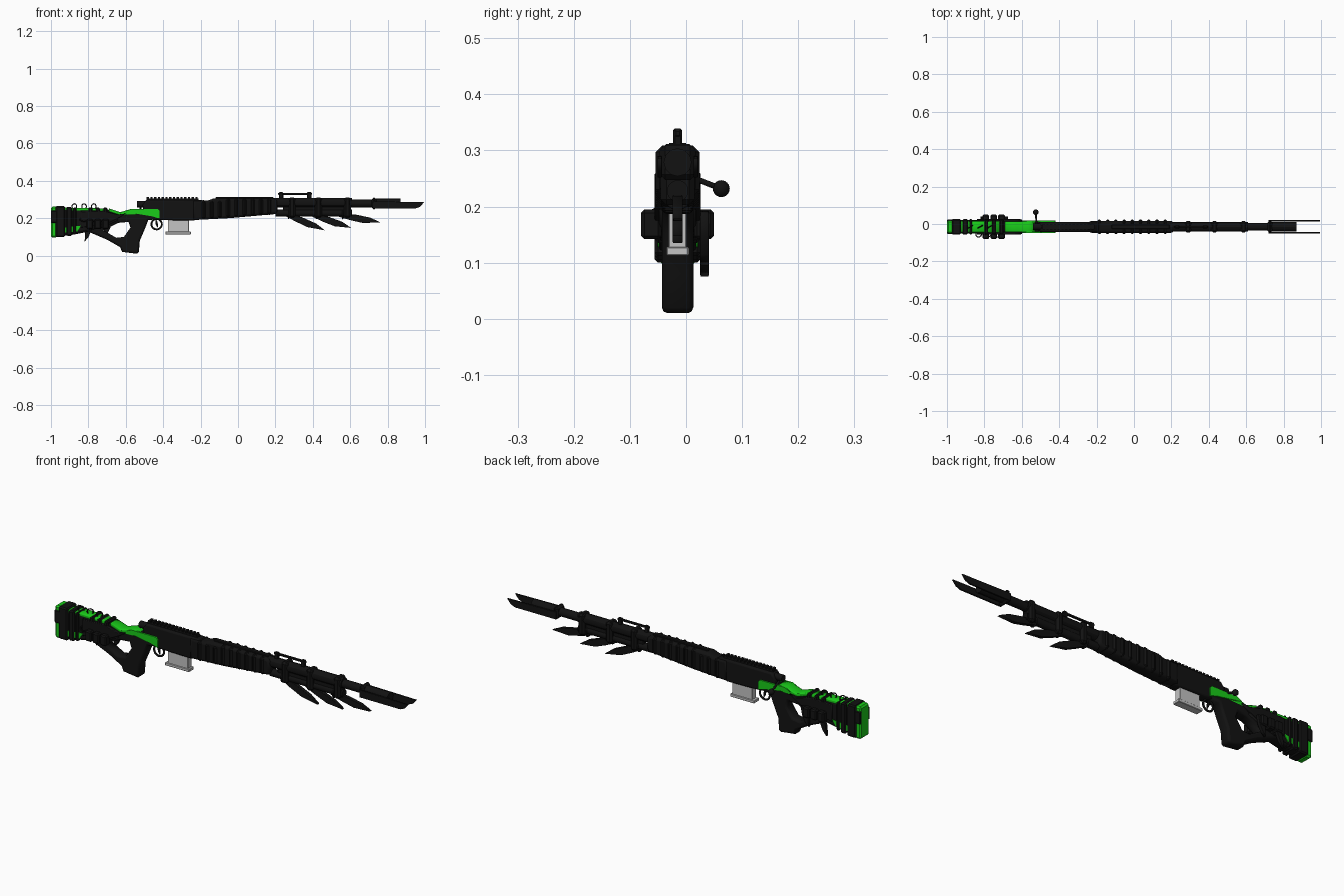
import bpy, math
from mathutils import Vector

if "Cube" in bpy.data.objects:
    bpy.data.objects.remove(bpy.data.objects["Cube"])
YC = -0.015  # centre plane of the rifle


def material(name, rgb, rough=0.6):
    m = bpy.data.materials.new(name)
    m.use_nodes = True
    m.diffuse_color = (*rgb, 1)
    b = m.node_tree.nodes["Principled BSDF"]
    b.inputs["Base Color"].default_value = (*rgb, 1)
    b.inputs["Roughness"].default_value = rough
    return m


BLACK = material("matte black", (0.006, 0.006, 0.006))
GREEN = material("bright green", (0.01, 0.6, 0.01))
GREY = material("light grey", (0.55, 0.55, 0.55))


def finish(ob, name, mat):
    ob.name = name
    ob.data.name = name
    ob.data.materials.clear()
    ob.data.materials.append(mat)
    return ob


def plate(name, outlines, half, mat=BLACK, y=YC, bevel=0.0):
    """Extruded side profile in x and z; further outlines are holes."""
    cu = bpy.data.curves.new(name, "CURVE")
    cu.dimensions, cu.fill_mode = "2D", "BOTH"
    cu.extrude, cu.bevel_depth, cu.offset = half - bevel, bevel, -bevel
    cu.bevel_resolution = 1
    for pts in outlines:
        sp = cu.splines.new("POLY")
        sp.points.add(len(pts) - 1)
        for p, (x, z) in zip(sp.points, pts):
            p.co = (x, z, 0, 1)
        sp.use_cyclic_u = True
    tmp = bpy.data.objects.new(name + "_curve", cu)
    bpy.context.collection.objects.link(tmp)
    bpy.context.view_layer.update()
    dg = bpy.context.evaluated_depsgraph_get()
    me = bpy.data.meshes.new_from_object(tmp.evaluated_get(dg))
    bpy.data.objects.remove(tmp)
    ob = bpy.data.objects.new(name, me)
    bpy.context.collection.objects.link(ob)
    ob.rotation_euler.x = math.pi / 2
    ob.location.y = y
    return finish(ob, name, mat)


def box(name, x0, x1, z0, z1, half, mat=BLACK, y=YC, bevel=0.004):
    bpy.ops.mesh.primitive_cube_add(size=1, location=((x0 + x1) / 2, y, (z0 + z1) / 2))
    ob = bpy.context.object
    ob.scale = (x1 - x0, 2 * half, z1 - z0)
    bpy.ops.object.transform_apply(location=False, rotation=False, scale=True)
    if bevel:
        mod = ob.modifiers.new("bevel", "BEVEL")
        mod.width, mod.segments = bevel, 1
    return finish(ob, name, mat)


def rod(name, a, b, r, mat=BLACK, sides=20):
    a, b = Vector(a), Vector(b)
    bpy.ops.mesh.primitive_cylinder_add(vertices=sides, radius=r, depth=(b - a).length, location=(a + b) / 2)
    ob = bpy.context.object
    ob.rotation_euler = (b - a).to_track_quat("Z", "Y").to_euler()
    bpy.ops.object.shade_smooth_by_angle()
    return finish(ob, name, mat)


def tube(name, x0, x1, z, r, sides=20):
    return rod(name, (x0, YC, z), (x1, YC, z), r, BLACK, sides)


def ring(name, loc, r, thick, rot):
    bpy.ops.mesh.primitive_torus_add(major_radius=r, minor_radius=thick, major_segments=20,
                                     minor_segments=8, location=loc, rotation=rot)
    bpy.ops.object.shade_smooth()
    return finish(bpy.context.object, name, BLACK)


def leaf(name, base, tip, width, y=YC, half=0.007):
    """Knife-like blade that swells in the middle and ends in a point."""
    b, t = Vector(base), Vector(tip)
    n = Vector((b.y - t.y, t.x - b.x)).normalized() * width
    shape = [(0, .2), (.4, .5), (.75, .42), (1, 0), (.6, -.5), (.3, -.4), (0, -.2)]
    return plate(name, [[tuple(b.lerp(t, u) + n * v) for u, v in shape]], half, y=y, bevel=0.002)


# Stock with thumbhole and pistol grip
stock = [(-.98, .10), (-.88, .112), (-.80, .128), (-.70, .085), (-.63, .045), (-.62, .02),
         (-.54, .01), (-.53, .02), (-.525, .08), (-.495, .15), (-.48, .19), (-.42, .195),
         (-.42, .235), (-.56, .245), (-.63, .225), (-.70, .248), (-.98, .25)]
hole = [(-.72, .135), (-.65, .095), (-.61, .10), (-.575, .15), (-.585, .18), (-.64, .175)]
plate("stock_and_grip", [stock, hole], .028, bevel=.01)
plate("stock_side_core", [[(-.98, .105), (-.88, .118), (-.80, .135), (-.72, .15),
                           (-.64, .19), (-.70, .24), (-.98, .245)]], .033, bevel=.006)
plate("rear_top_cap", [[(-.97, .238), (-.78, .238), (-.70, .235), (-.70, .252), (-.97, .257)]],
      .03, GREEN, bevel=.004)
plate("front_top_cap", [[(-.69, .235), (-.63, .215), (-.53, .22), (-.53, .25), (-.57, .25),
                         (-.63, .232), (-.69, .252)]], .029, GREEN, bevel=.004)
for side, s in (("left", 1), ("right", -1)):
    y = YC + s * .03
    plate(side + "_stock_prong", [[(-.60, .235), (-.57, .25), (-.43, .25), (-.42, .24), (-.42, .198),
                                   (-.46, .21), (-.55, .225)]], .004, GREEN, y)
    plate(side + "_low_panel", [[(-.95, .12), (-.86, .128), (-.84, .16), (-.93, .15)]],
          .003, GREEN, YC + s * .033)
    # Side pouches
    for i in range(3):
        x = -.81 + i * .042
        box(f"{side}_pouch_{i}", x, x + .036, .142, .195, .018, y=YC + s * .047, bevel=.006)
    plate(side + "_stock_wrap", [[(-.84, .15), (-.70, .17), (-.64, .20), (-.60, .225), (-.64, .22),
                                  (-.72, .24), (-.84, .235)]], .008, y=YC + s * .033, bevel=.003)

# Butt pad and straps
box("butt_pad", -1.0, -.965, .097, .262, .035, GREEN, bevel=.008)
box("butt_band", -1.0, -.96, .175, .24, .039)
for i, (x, w) in enumerate(((-.975, .05), (-.918, .03), (-.882, .018))):
    box(f"stock_strap_{i}", x, x + w, .1 + .006 * i, .264 - .003 * i, .041, bevel=.006)
for i, x in enumerate((-.80, -.76, -.72)):
    box(f"wrap_band_{i}", x, x + .022, .135 + .01 * i, .258, .04, bevel=.006)

# Cord rings above and beside the stock
for i in range(3):
    ring(f"top_ring_{i}", (-.875 + i * .052, YC, .263), .014, .003, (math.pi / 2, .3, .5))
    ring(f"side_ring_{i}", (-.83 + i * .05, -.055, .19), .016, .003, (.4, .3, 0))

# Fangs hanging on the left of the stock
for i, (x, z) in enumerate(((-.80, .075), (-.70, .095))):
    leaf(f"stock_fang_{i}", (x + .02, .19), (x - .02, z), .028, y=.033, half=.008)

# Receiver, rail, bolt
plate("receiver", [[(-.50, .20), (-.40, .19), (-.24, .187), (-.19, .20), (-.19, .298), (-.49, .298),
                    (-.51, .27)]], .027, bevel=.008)
tube("bolt_shroud", -.54, -.48, .275, .017)
box("rail_base", -.49, -.21, .295, .305, .013, bevel=0)
for i in range(14):
    box(f"rail_tooth_{i}", -.488 + i * .02, -.476 + i * .02, .302, .313, .015, bevel=0)
rod("bolt_handle", (-.52, YC, .262), (-.525, .06, .233), .005)
bpy.ops.mesh.primitive_uv_sphere_add(segments=20, ring_count=12, radius=.015, location=(-.525, .063, .232))
bpy.ops.object.shade_smooth()
finish(bpy.context.object, "bolt_knob", BLACK)

# Trigger and guard
ring("trigger_guard", (-.435, YC, .168), .028, .005, (math.pi / 2, 0, 0))
leaf("trigger", (-.44, .195), (-.43, .148), .012, half=.004)

# Magazine
box("magazine", -.375, -.262, .12, .20, .016, GREY, bevel=.002)
box("magazine_base", -.388, -.252, .113, .128, .02, GREY, bevel=.002)

# Fore-end with ribs
plate("fore_end", [[(-.24, .19), (-.05, .2), (.20, .222), (.21, .235), (.21, .295), (.19, .306),
                    (-.13, .306), (-.16, .295), (-.24, .295)]], .032, bevel=.012)
for i in range(9):
    x = -.20 + i * .044
    z = .192 + max(0, x + .2) * .075
    box(f"fore_end_rib_{i}", x, x + .03, z, .296 if x < -.1 else .309, .039, bevel=.012)
box("fore_end_top_rail", -.12, .19, .3, .313, .012, bevel=.003)

# Barrel, lower tube, collars
tube("barrel", .18, .86, .279, .021)
tube("barrel_shroud", .19, .61, .283, .026, 12)
tube("lower_tube", .20, .61, .228, .019)
box("barrel_web", .24, .59, .225, .28, .012)
for i, x in enumerate((.29, .43, .585)):
    box(f"barrel_collar_{i}", x - .018, x + .018, .203, .312, .03, bevel=.01)

# Raised front sight
box("sight_bar", .215, .395, .325, .336, .005, bevel=.002)
for i, x in enumerate((.22, .37)):
    box(f"sight_post_{i}", x, x + .022, .3, .339, .008, bevel=.003)

# Muzzle and its twin blades
box("muzzle_collar", .715, .74, .247, .31, .032, bevel=.01)
tube("muzzle_brake", .735, .87, .279, .025, 12)
for side, s in (("left", 1), ("right", -1)):
    plate(side + "_muzzle_blade", [[(.72, .252), (.95, .252), (.975, .262), (.995, .286), (.72, .29)]],
          .004, y=YC + s * .032, bevel=.001)

# Hanging blades under the barrel
for i, (b, t) in enumerate((((.25, .222), (.465, .135)), ((.40, .215), (.605, .148)), ((.54, .215), (.76, .178)))):
    leaf(f"hanging_blade_{i}", b, t, .038, half=.009)
    ring(f"blade_loop_{i}", (b[0] + .02, YC, .22), .022, .004, (0, math.pi / 2, 0))
